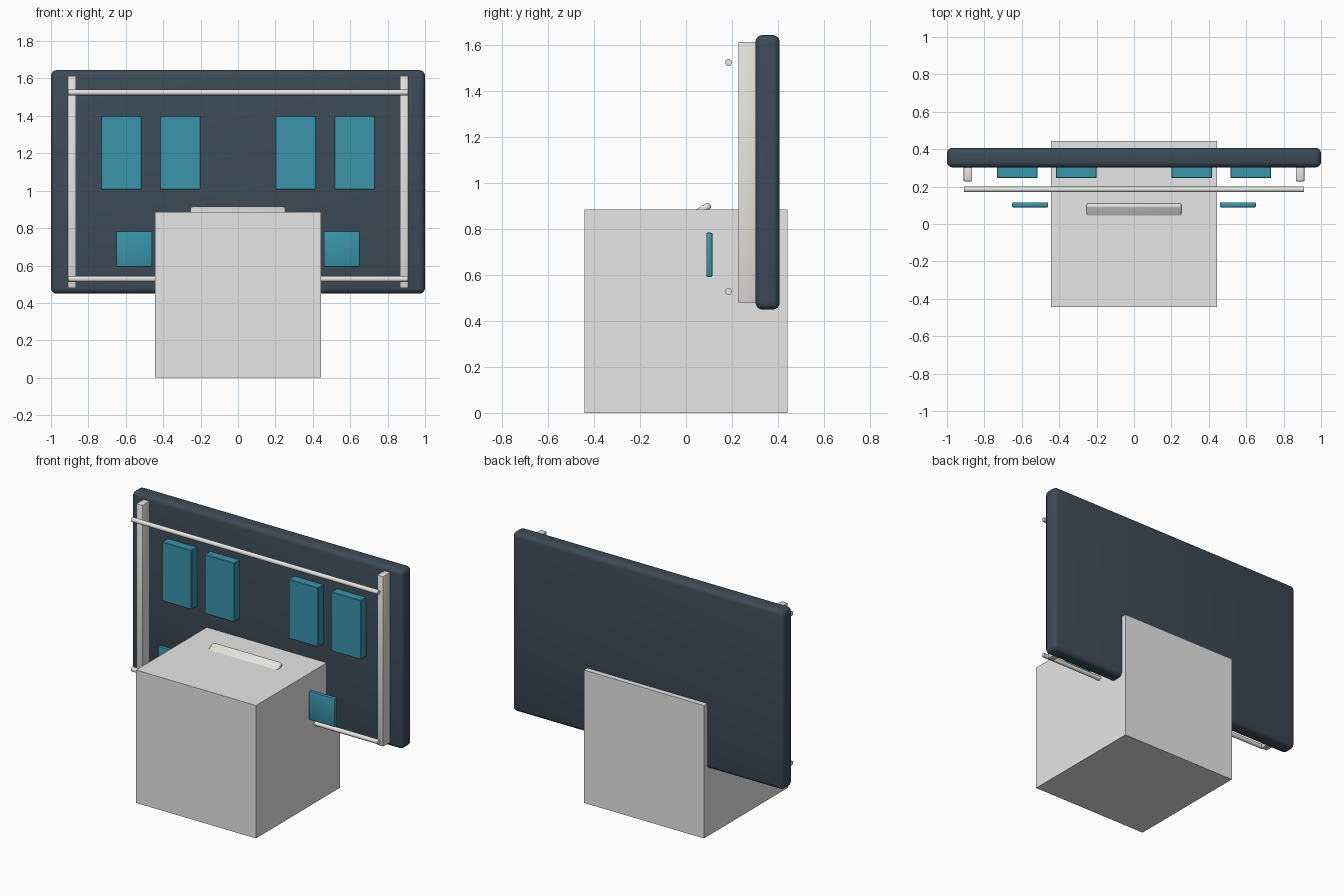
import bpy
import math

default = bpy.data.objects.get("Cube")
if default:
    bpy.data.objects.remove(default, do_unlink=True)


def material(name, rgb):
    m = bpy.data.materials.new(name)
    m.use_nodes = True
    m.diffuse_color = (*rgb, 1)
    m.node_tree.nodes["Principled BSDF"].inputs["Base Color"].default_value = (*rgb, 1)
    return m


GREY = material("light grey", (0.8, 0.8, 0.8))
METAL = material("pale warm metal", (0.85, 0.83, 0.8))
NAVY = material("dark slate", (0.046, 0.07, 0.095))
TEAL = material("teal", (0.042, 0.3, 0.41))


def finish(obj, name, mat, bevel=0, segments=1):
    obj.name = name
    obj.data.materials.append(mat)
    if bevel:
        mod = obj.modifiers.new("Bevel", "BEVEL")
        mod.width = bevel
        mod.segments = segments
        bpy.ops.object.modifier_apply(modifier=mod.name)
        bpy.ops.object.shade_smooth_by_angle(angle=math.radians(35))
    return obj


def box(name, mat, center, size, bevel=0, segments=1, tilt=0):
    bpy.ops.mesh.primitive_cube_add(size=1, location=center)
    obj = bpy.context.object
    obj.scale = size
    bpy.ops.object.transform_apply(location=False, rotation=False, scale=True)
    finish(obj, name, mat, bevel, segments)
    obj.rotation_euler.x = tilt
    return obj


def rod(name, z):
    bpy.ops.mesh.primitive_cylinder_add(
        vertices=16, radius=0.015, depth=1.82,
        location=(0, 0.185, z), rotation=(0, math.pi / 2, 0))
    finish(bpy.context.object, name, METAL)
    bpy.ops.object.shade_smooth_by_angle(angle=math.radians(35))


# Base block and the tilted slat half sunk in its top
box("base_block", GREY, (0, 0, 0.443), (0.885, 0.885, 0.886))
box("top_slat", METAL, (0, 0.047, 0.869), (0.51, 0.14, 0.03), 0.012, 3, math.radians(32))

# Rounded back panel
box("back_panel", NAVY, (0, 0.355, 1.047), (2, 0.105, 1.195), 0.03, 4)

# Horizontal rails
rod("upper_rail", 1.525)
rod("lower_rail", 0.528)

# Mirrored uprights, cushions and side pads
for side, s in (("left", 1), ("right", -1)):
    box(side + "_upright", METAL, (s * 0.888, 0.268, 1.047), (0.046, 0.08, 1.135), 0.005, 2)
    box(side + "_outer_cushion", TEAL, (s * 0.624, 0.28, 1.203), (0.218, 0.068, 0.394), 0.003)
    box(side + "_inner_cushion", TEAL, (s * 0.309, 0.28, 1.203), (0.218, 0.068, 0.394), 0.003)
    box(side + "_side_pad", TEAL, (s * 0.555, 0.102, 0.688), (0.192, 0.027, 0.192), 0.006, 2)
